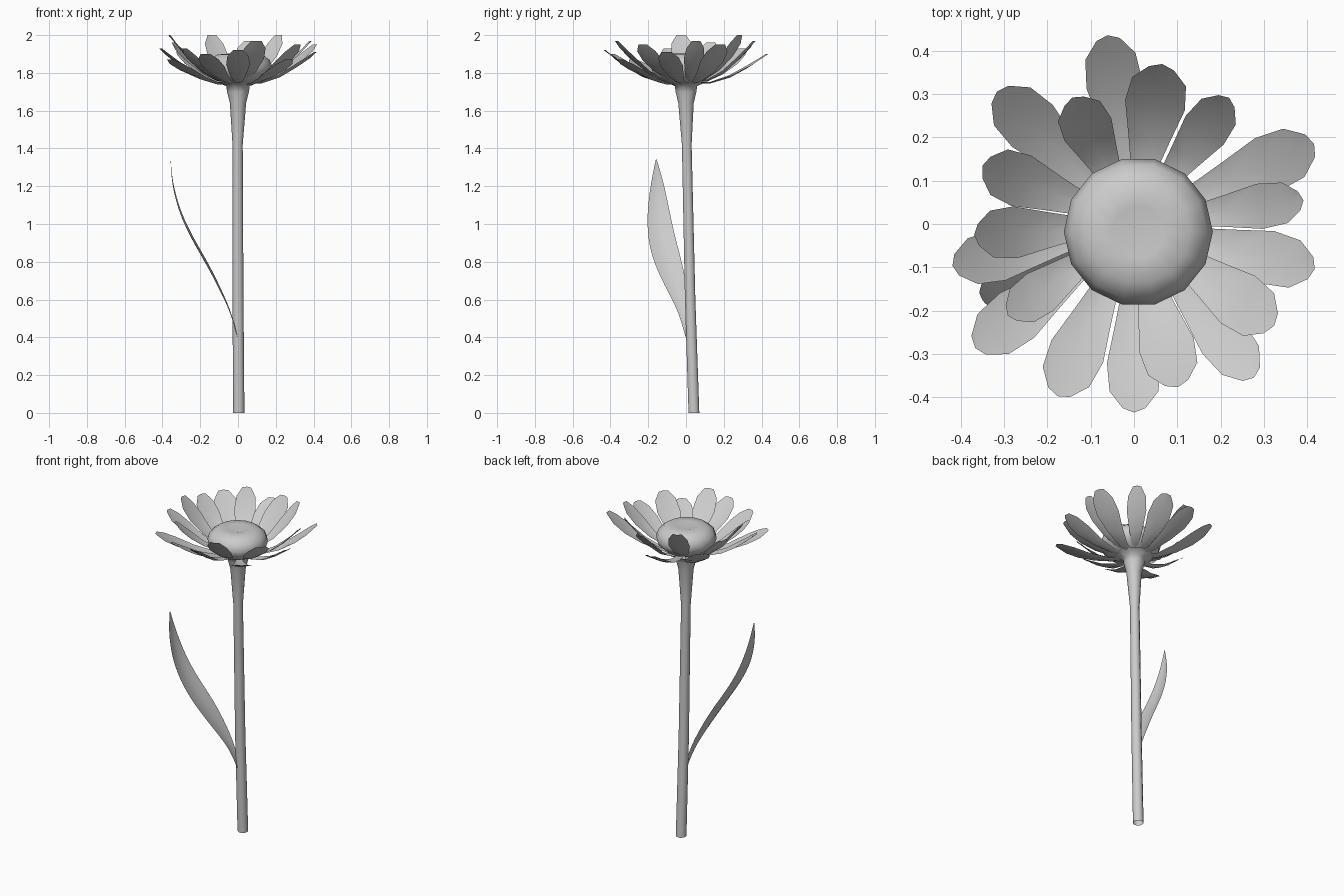
import bpy, bmesh, math
from mathutils import Vector

if "Cube" in bpy.data.objects:
    bpy.data.objects.remove(bpy.data.objects["Cube"])


def make_object(name, verts, faces, angle=60):
    mesh = bpy.data.meshes.new(name)
    mesh.from_pydata(verts, [], faces)
    bm = bmesh.new()
    bm.from_mesh(mesh)
    bmesh.ops.remove_doubles(bm, verts=bm.verts, dist=0.0001)
    bmesh.ops.recalc_face_normals(bm, faces=bm.faces)
    bm.to_mesh(mesh)
    bm.free()
    obj = bpy.data.objects.new(name, mesh)
    bpy.context.collection.objects.link(obj)
    bpy.ops.object.select_all(action='DESELECT')
    obj.select_set(True)
    bpy.context.view_layer.objects.active = obj
    bpy.ops.object.shade_smooth_by_angle(angle=math.radians(angle))
    return obj


def grid_faces(rows, cols, wrap=False):
    faces = []
    for i in range(rows - 1):
        for j in range(cols if wrap else cols - 1):
            k = (j + 1) % cols
            faces.append((i * cols + j, i * cols + k,
                          (i + 1) * cols + k, (i + 1) * cols + j))
    return faces


def rings(name, stations, sides):
    """Loft of horizontal rings: (x, y, z, radius)."""
    verts = []
    for x, y, z, r in stations:
        for j in range(sides):
            a = 2 * math.pi * j / sides
            verts.append((x + r * math.cos(a), y + r * math.sin(a), z))
    return make_object(name, verts, grid_faces(len(stations), sides, True))


# Leaning stem, thickening into the cup under the flower
rings("stem", [(0.004, 0.042, 0, 0.03), (0.0, 0.022, 0.6, 0.029),
               (-0.002, 0.004, 1.42, 0.027), (0, 0, 1.64, 0.043),
               (0, 0, 1.70, 0.058)], 10)
rings("flower_cup", [(0, 0, 1.64, 0.034), (0, 0, 1.70, 0.058),
                     (0, 0, 1.73, 0.062), (0, 0, 1.75, 0.11)], 10)

# Domed flower centre with a dimple
disc = [(0.06, 1.745), (0.12, 1.76), (0.16, 1.795), (0.172, 1.83),
        (0.158, 1.868), (0.12, 1.897), (0.06, 1.902), (0.0, 1.885)]
rings("flower_centre", [(0.01, -0.018, z, r) for r, z in disc], 14)

# Petals: angle, tip radius, tip height, width, base height
petals = [(98, .44, 1.90, .13, 1.74), (80, .375, 1.97, .14, 1.75),
          (53, .365, 2.00, .11, 1.75), (24, .455, 1.95, .135, 1.74),
          (8, .395, 1.97, .105, 1.75), (-14, .43, 1.91, .125, 1.74),
          (-36, .40, 1.95, .135, 1.75), (-52, .45, 1.87, .12, 1.735),
          (-75, .39, 1.97, .13, 1.75), (-90, .435, 1.92, .125, 1.74),
          (246, .435, 1.90, .13, 1.74), (216, .36, 1.93, .105, 1.75),
          (218, .465, 1.87, .13, 1.735), (193, .43, 1.93, .12, 1.74),
          (184, .37, 2.00, .12, 1.755), (159, .375, 1.96, .125, 1.75),
          (136, .44, 1.93, .135, 1.74), (116, .325, 2.00, .12, 1.755)]
# Fraction along petal, fraction of rise, fraction of width
shape = [(0, 0, .25), (.25, .03, .38), (.5, .22, .7), (.72, .52, 1),
         (.88, .8, .9), (1, 1, .42)]
for n, (deg, reach, top, width, base) in enumerate(petals):
    a = math.radians(deg)
    out = Vector((math.cos(a), math.sin(a), 0))
    side = Vector((-out.y, out.x, 0))
    verts = []
    for t, rise, w in shape:
        r = 0.03 + t * (reach - 0.03)
        for s in (-1, 0, 1):
            z = base + rise * (top - base) + (0.022 * w if s else 0) * (1 - t * t)
            p = out * (r - (0.01 if s and t == 1 else 0)) + side * (s * w * width / 2)
            verts.append((p.x, p.y, z))
    make_object(f"petal_{n + 1}", verts, grid_faces(len(shape), 3))

# Leaf: x, z, front edge y, back edge y
leaf = [(0.0, .39, -.002, .02), (-.032, .52, -.032, .018), (-.085, .64, -.095, .008),
        (-.16, .79, -.17, -.018), (-.238, .92, -.202, -.056), (-.307, 1.06, -.206, -.086),
        (-.344, 1.2, -.188, -.114), (-.353, 1.28, -.173, -.137), (-.357, 1.345, -.159, -.156)]
verts = []
for x, z, y0, y1 in leaf:
    fold = 0.07 * (y1 - y0)
    verts += [(x + fold / 2, y0, z), (x - fold, (y0 + y1) / 2, z - fold), (x + fold / 2, y1, z)]
blade = make_object("leaf", verts, grid_faces(len(leaf), 3))
blade.modifiers.new("smooth_outline", 'SUBSURF').levels = 2
